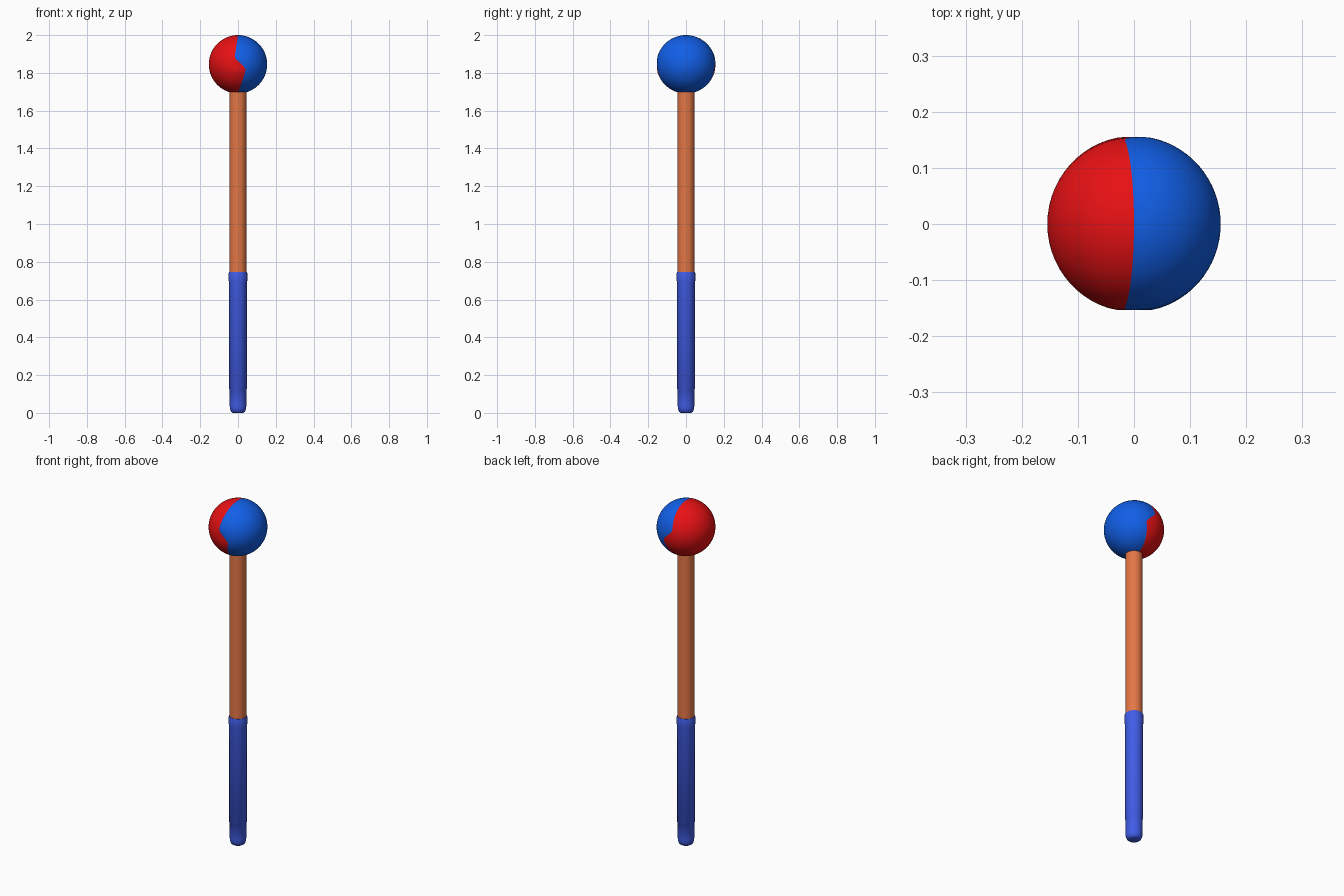
import bpy, bmesh
from math import sin, cos, asin, pi, tau

if "Cube" in bpy.data.objects:
    bpy.data.objects.remove(bpy.data.objects["Cube"])

R, CZ = 0.1545, 1.8455


def finish(name, bm, color):
    bmesh.ops.remove_doubles(bm, verts=bm.verts, dist=1e-5)
    bmesh.ops.recalc_face_normals(bm, faces=bm.faces)
    me = bpy.data.meshes.new(name)
    bm.to_mesh(me)
    bm.free()
    ob = bpy.data.objects.new(name, me)
    bpy.context.collection.objects.link(ob)
    mat = bpy.data.materials.new(name + "_paint")
    mat.diffuse_color = (*color, 1)
    mat.use_nodes = True
    mat.node_tree.nodes["Principled BSDF"].inputs["Base Color"].default_value = mat.diffuse_color
    me.materials.append(mat)
    bpy.ops.object.select_all(action='DESELECT')
    ob.select_set(True)
    bpy.context.view_layer.objects.active = ob
    bpy.ops.object.shade_smooth_by_angle(angle=0.7)
    return ob


def skin(bm, rings):
    for a, b in zip(rings, rings[1:]):
        n = len(a)
        for i in range(n):
            bm.faces.new((a[i], a[(i + 1) % n], b[(i + 1) % n], b[i]))


def lathe(name, profile, color, n=32):
    bm = bmesh.new()
    rings = [[bm.verts.new((r * cos(tau * i / n), r * sin(tau * i / n), z))
              for i in range(n)] for r, z in profile]
    skin(bm, rings)
    bm.faces.new(rings[0])
    bm.faces.new(rings[-1])
    return finish(name, bm, color)


# wavy seam between the ball halves: x offset as a function of height
SEAM = [(-0.155, 0), (-0.08, 0.026), (-0.025, 0.042), (0, 0.018),
        (0.035, -0.018), (0.075, -0.012), (0.155, 0)]


def seam_x(z):
    for (z0, x0), (z1, x1) in zip(SEAM, SEAM[1:]):
        if z <= z1:
            return x0 + (x1 - x0) * (z - z0) / (z1 - z0)
    return 0


def half_ball(name, side, color, n=64, steps=16):
    bm = bmesh.new()
    rings = []
    for k in range(steps + 1):
        ring = []
        for i in range(n):
            t = tau * i / n
            p0 = asin(seam_x(R * sin(t)) / R)
            p = p0 + (side * pi / 2 - p0) * k / steps
            y = R * cos(p) * cos(t) * 1.015
            y = max(-0.153, min(0.155, y))  # slightly flattened front and back
            ring.append(bm.verts.new((R * sin(p), y, CZ + R * cos(p) * sin(t))))
        rings.append(ring)
    skin(bm, rings)
    return finish(name, bm, color)


half_ball("ball_red_half", -1, (0.80, 0.0055, 0.007))
half_ball("ball_blue_half", 1, (0.0056, 0.114, 0.80))

# wooden shaft
lathe("shaft", [(0.0445, 0.72), (0.0445, 1.71)], (0.78, 0.184, 0.062))

# grip sleeve with rounded foot and a thicker collar
lathe("grip", [(0.028, 0.0), (0.037, 0.006), (0.043, 0.022), (0.044, 0.04),
               (0.044, 0.125), (0.0465, 0.128), (0.0465, 0.685), (0.0495, 0.70),
               (0.0495, 0.738), (0.047, 0.746)], (0.053, 0.109, 0.80))
